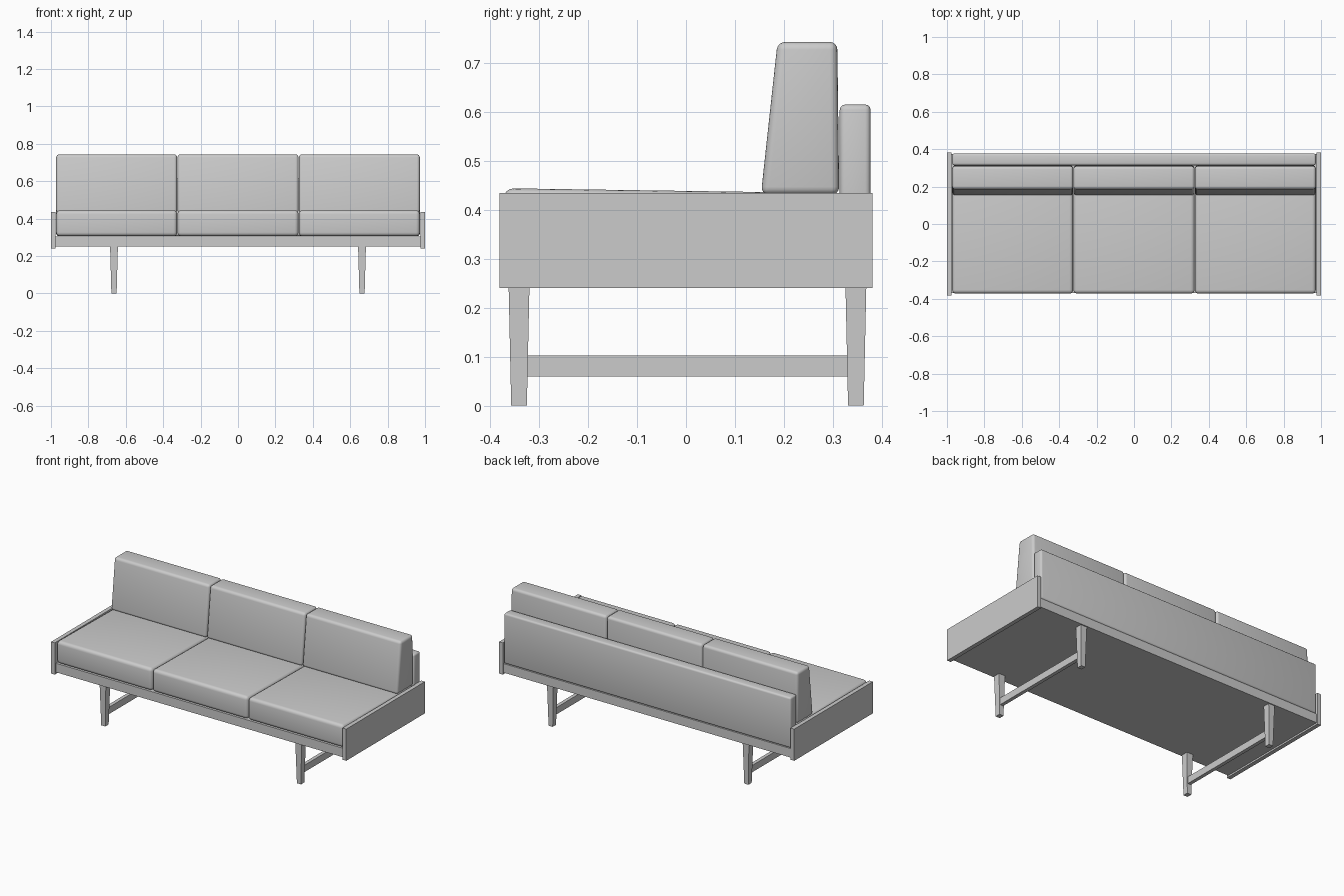
import bpy, bmesh

if "Cube" in bpy.data.objects:
    bpy.data.objects.remove(bpy.data.objects["Cube"])


def prism(name, profile, x0, x1, bevel=0.0, segments=3):
    """Extrude a (y, z) profile along x, optionally rounding its edges."""
    bm = bmesh.new()
    face = bm.faces.new([bm.verts.new((x0, y, z)) for y, z in profile])
    ext = bmesh.ops.extrude_face_region(bm, geom=[face])
    moved = [g for g in ext["geom"] if isinstance(g, bmesh.types.BMVert)]
    bmesh.ops.translate(bm, verts=moved, vec=(x1 - x0, 0, 0))
    bmesh.ops.recalc_face_normals(bm, faces=bm.faces)
    return finish(name, bm, bevel, segments)


def finish(name, bm, bevel=0.0, segments=3):
    mesh = bpy.data.meshes.new(name)
    bm.to_mesh(mesh)
    bm.free()
    obj = bpy.data.objects.new(name, mesh)
    bpy.context.collection.objects.link(obj)
    if bevel:
        mod = obj.modifiers.new("Rounded edges", "BEVEL")
        mod.width = bevel
        mod.segments = segments
        mod.limit_method = "NONE"
        for p in mesh.polygons:
            p.use_smooth = True
    return obj


def rect(y0, y1, z0, z1):
    return [(y0, z0), (y1, z0), (y1, z1), (y0, z1)]


def tapered_leg(name, x, y):
    bm = bmesh.new()
    bmesh.ops.create_cube(bm, size=1)
    for v in bm.verts:
        top = v.co.z > 0
        hx, hy = (0.021, 0.0215) if top else (0.014, 0.016)
        v.co = (x + 2 * hx * v.co.x, y + 2 * hy * v.co.y, 0.255 if top else 0)
    return finish(name, bm)


# Platform under the cushions
prism("platform", rect(-0.37, 0.375, 0.25, 0.305), -0.976, 0.976)

# Low side panels, legs and stretchers
for side, s in (("left", -1), ("right", 1)):
    prism(side + "_side_panel", rect(-0.381, 0.381, 0.24, 0.434),
          min(s * 0.975, s), max(s * 0.975, s))
    x = s * 0.663
    tapered_leg(side + "_front_leg", x, -0.341)
    tapered_leg(side + "_back_leg", x, 0.347)
    prism(side + "_stretcher", rect(-0.33, 0.335, 0.06, 0.102), x - 0.011, x + 0.011)

# Padded backrest panel
prism("backrest_panel", rect(0.314, 0.377, 0.307, 0.615), -0.972, 0.972, 0.011)

# Three seat cushions and three wedge-shaped back cushions
seat_profile = [(-0.372, 0.306), (0.312, 0.306), (0.312, 0.434), (-0.372, 0.444)]
back_profile = [(0.153, 0.431), (0.313, 0.431), (0.309, 0.743), (0.187, 0.743)]
for i, place in enumerate(("left", "middle", "right")):
    x0 = -0.973 + i * 0.6487
    x1 = x0 + 0.6487
    prism(place + "_seat_cushion", seat_profile, x0 + 0.001, x1 - 0.001, 0.02, 4)
    prism(place + "_back_cushion", back_profile, x0 + 0.001, x1 - 0.001, 0.016, 4)
